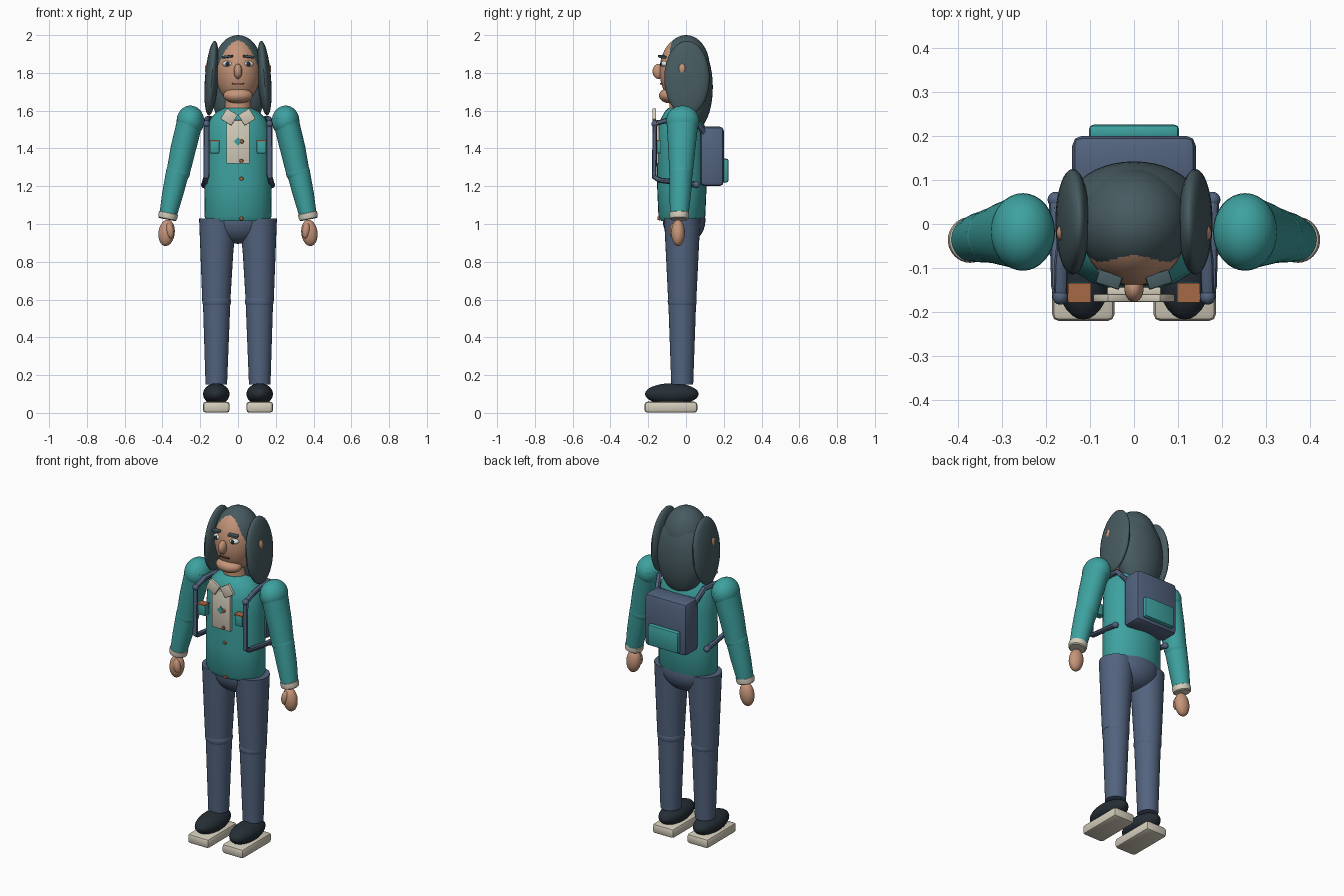
import bpy, bmesh, math
from mathutils import Matrix, Vector, Euler

if "Cube" in bpy.data.objects:
    bpy.data.objects.remove(bpy.data.objects["Cube"])


def material(name, r, g, b):
    m = bpy.data.materials.new(name)
    m.diffuse_color = (r, g, b, 1)
    m.use_nodes = True
    m.node_tree.nodes["Principled BSDF"].inputs["Base Color"].default_value = m.diffuse_color
    return m


TEAL = material("teal cloth", .047, .36, .35)
SLATE = material("slate denim", .085, .125, .21)
HAIR = material("dark hair", .063, .105, .118)
SKIN = material("skin", .56, .30, .19)
CREAM = material("cream", .66, .61, .50)
SHOE = material("black leather", .019, .028, .037)
BROWN = material("brown trim", .38, .14, .06)
WHITE = material("eye white", .78, .78, .74)
LIP = material("lip brown", .17, .06, .035)


def finish(name, bm, mat):
    bmesh.ops.recalc_face_normals(bm, faces=bm.faces)
    me = bpy.data.meshes.new(name)
    bm.to_mesh(me)
    bm.free()
    me.materials.append(mat)
    ob = bpy.data.objects.new(name, me)
    bpy.context.collection.objects.link(ob)
    return ob


def ball(name, loc, radii, mat, rot=(0, 0, 0), seg=32):
    bm = bmesh.new()
    bmesh.ops.create_uvsphere(bm, u_segments=seg, v_segments=seg // 2, radius=1,
                              matrix=Matrix.LocRotScale(Vector(loc), Euler(rot), Vector(radii)))
    return finish(name, bm, mat)


def box(name, loc, size, mat, bevel=0, rot=(0, 0, 0), segments=2):
    bm = bmesh.new()
    bmesh.ops.create_cube(bm, size=1, matrix=Matrix.Diagonal((*size, 1)))
    if bevel:
        bmesh.ops.bevel(bm, geom=bm.edges[:], offset=bevel, segments=segments,
                        profile=.5, affect='EDGES')
    bmesh.ops.transform(bm, matrix=Matrix.LocRotScale(Vector(loc), Euler(rot), None), verts=bm.verts)
    return finish(name, bm, mat)


def loft(name, rings, mat, seg=32):
    """Joins elliptical rings given as (x, y, z, rx, ry)."""
    bm = bmesh.new()
    loops = []
    for x, y, z, rx, ry in rings:
        loops.append([bm.verts.new((x + rx * math.cos(i * math.tau / seg),
                                    y + ry * math.sin(i * math.tau / seg), z)) for i in range(seg)])
    for a, b in zip(loops, loops[1:]):
        for i in range(seg):
            j = (i + 1) % seg
            bm.faces.new((a[i], a[j], b[j], b[i]))
    bm.faces.new(loops[0])
    bm.faces.new(loops[-1])
    return finish(name, bm, mat)


def button(name, x, y, z):
    bm = bmesh.new()
    bmesh.ops.create_cone(bm, cap_ends=True, segments=16, radius1=.011, radius2=.009, depth=.012,
                          matrix=Matrix.Translation((x, y, z)) @ Matrix.Rotation(math.pi / 2, 4, 'X'))
    return finish(name, bm, BROWN)


def strap(name, points, radius, mat):
    cu = bpy.data.curves.new(name, 'CURVE')
    cu.dimensions = '3D'
    cu.bevel_depth = radius
    cu.bevel_resolution = 3
    cu.use_fill_caps = True
    sp = cu.splines.new('POLY')
    sp.points.add(len(points) - 1)
    for p, co in zip(sp.points, points):
        p.co = (*co, 1)
    cu.materials.append(mat)
    ob = bpy.data.objects.new(name, cu)
    bpy.context.collection.objects.link(ob)
    return ob


# Trunk
loft("jacket_body", [(0, -.022, z, rx, ry) for z, rx, ry in (
    (1.015, .165, .11), (1.04, .178, .124), (1.2, .176, .131), (1.4, .174, .131),
    (1.5, .168, .126), (1.56, .145, .11), (1.595, .11, .09), (1.615, .07, .07))], TEAL)
ball("hips", (0, -.01, 1.02), (.16, .113, .125), SLATE)
loft("neck", [(0, -.02, 1.56, .072, .07), (0, -.02, 1.72, .066, .066)], SKIN)

# Shirt front, badge and buttons
box("shirt_panel", (0, -.153, 1.435), (.122, .02, .23), CREAM, .003)
box("badge", (0, -.165, 1.437), (.032, .008, .032), TEAL, rot=(0, math.pi / 4, 0))
for bx, by, bz in ((.018, -.166, 1.335), (.02, -.169, 1.437), (.018, -.154, 1.24), (.018, -.144, 1.03)):
    button("button", bx, by, bz)

# Head and face
ball("head", (0, -.015, 1.81), (.118, .125, .18), SKIN, seg=40)
ball("chin", (0, -.085, 1.68), (.078, .058, .041), SKIN)
ball("nose", (0, -.145, 1.808), (.022, .032, .04), SKIN)
box("mouth", (0, -.126, 1.743), (.062, .024, .009), LIP, .003)

# Hair
ball("hair_cap", (0, 0, 1.836), (.126, .125, .164), HAIR, seg=40)
ball("hair_back", (0, .045, 1.725), (.148, .097, .23), HAIR, seg=40)

# Backpack
box("backpack", (0, .138, 1.358), (.28, .124, .315), SLATE, .022)
box("backpack_pocket", (0, .208, 1.283), (.204, .034, .125), TEAL, .01)

for s in (-1, 1):
    side = "left" if s > 0 else "right"

    # Hair lock, ear, eye and brow
    ball(side + "_hair_lock", (s * .139, .005, 1.772), (.036, .12, .198), HAIR, (0, -s * .08, 0))
    ball(side + "_ear", (s * .155, -.02, 1.82), (.021, .022, .032), SKIN)
    ball(side + "_eye", (s * .055, -.115, 1.848), (.028, .018, .016), WHITE, (0, 0, s * .3), 20)
    ball(side + "_iris", (s * .055, -.131, 1.848), (.011, .006, .012), SHOE, seg=16)
    box(side + "_brow", (s * .056, -.126, 1.886), (.056, .032, .013), HAIR, .004, (0, s * .12, s * .3))

    # Collar flap and chest pocket
    box(side + "_collar", (s * .047, -.168, 1.567), (.068, .018, .066), CREAM, .003, (0, s * -.55, 0))
    box(side + "_chest_pocket", (s * .124, -.152, 1.407), (.05, .04, .066), TEAL, .004)
    box(side + "_pocket_trim", (s * .124, -.156, 1.44), (.052, .044, .008), BROWN)

    # Shoulder strap, running from the pack over the shoulder and under the arm
    strap(side + "_pack_strap", [(s * .125, .1, 1.48), (s * .15, .04, 1.56), (s * .165, -.08, 1.555),
                                 (s * .167, -.165, 1.53), (s * .167, -.168, 1.25),
                                 (s * .173, -.14, 1.232), (s * .178, .06, 1.207)], .015, SLATE)
    for n, p in (("upper", (s * .167, -.165, 1.53)), ("lower", (s * .178, .055, 1.207))):
        ball(side + "_strap_end_" + n, p, (.018, .018, .018), SLATE, seg=16)

    # Arm
    ball(side + "_shoulder", (s * .252, -.018, 1.545), (.073, .088, .082), TEAL)
    loft(side + "_upper_arm", [(s * .25, -.018, 1.56, .07, .086), (s * .287, -.022, 1.41, .069, .073),
                               (s * .317, -.026, 1.27, .063, .062)], TEAL)
    ball(side + "_elbow", (s * .317, -.026, 1.275), (.064, .063, .06), TEAL)
    loft(side + "_forearm", [(s * .317, -.026, 1.285, .063, .062), (s * .345, -.03, 1.16, .057, .057),
                             (s * .37, -.036, 1.045, .047, .049)], TEAL)
    cuff = loft(side + "_cuff", [(0, 0, z, r, r) for z, r in (
        (-.02, .042), (-.015, .049), (0, .052), (.015, .051), (.02, .044))], CREAM)
    cuff.location = (s * .371, -.036, 1.043)
    cuff.rotation_euler = (0, -s * .2, 0)
    ball(side + "_hand", (s * .378, -.042, .953), (.043, .036, .07), SKIN, (0, -s * .12, 0))
    ball(side + "_thumb", (s * .36, -.066, .965), (.021, .02, .042), SKIN, (0, s * .15, 0), 20)

    # Leg and shoe
    loft(side + "_thigh", [(s * .115, -.02, .585, .074, .074), (s * .112, -.02, .85, .087, .087),
                           (s * .107, -.02, 1.03, .099, .096)], SLATE)
    ball(side + "_knee", (s * .113, -.02, .59), (.076, .077, .06), SLATE)
    loft(side + "_shin", [(s * .115, -.02, .15, .057, .058), (s * .113, -.02, .6, .073, .074)], SLATE)
    ball(side + "_shoe", (s * .115, -.075, .1), (.07, .142, .057), SHOE)
    box(side + "_sole", (s * .115, -.08, .03), (.142, .28, .058), CREAM, .016)

# Turn curves into meshes and smooth everything except hard edges
bpy.ops.object.select_all(action='SELECT')
bpy.context.view_layer.objects.active = bpy.data.objects["jacket_body"]
bpy.ops.object.convert(target='MESH')
bpy.ops.object.shade_smooth_by_angle(angle=math.radians(35))
